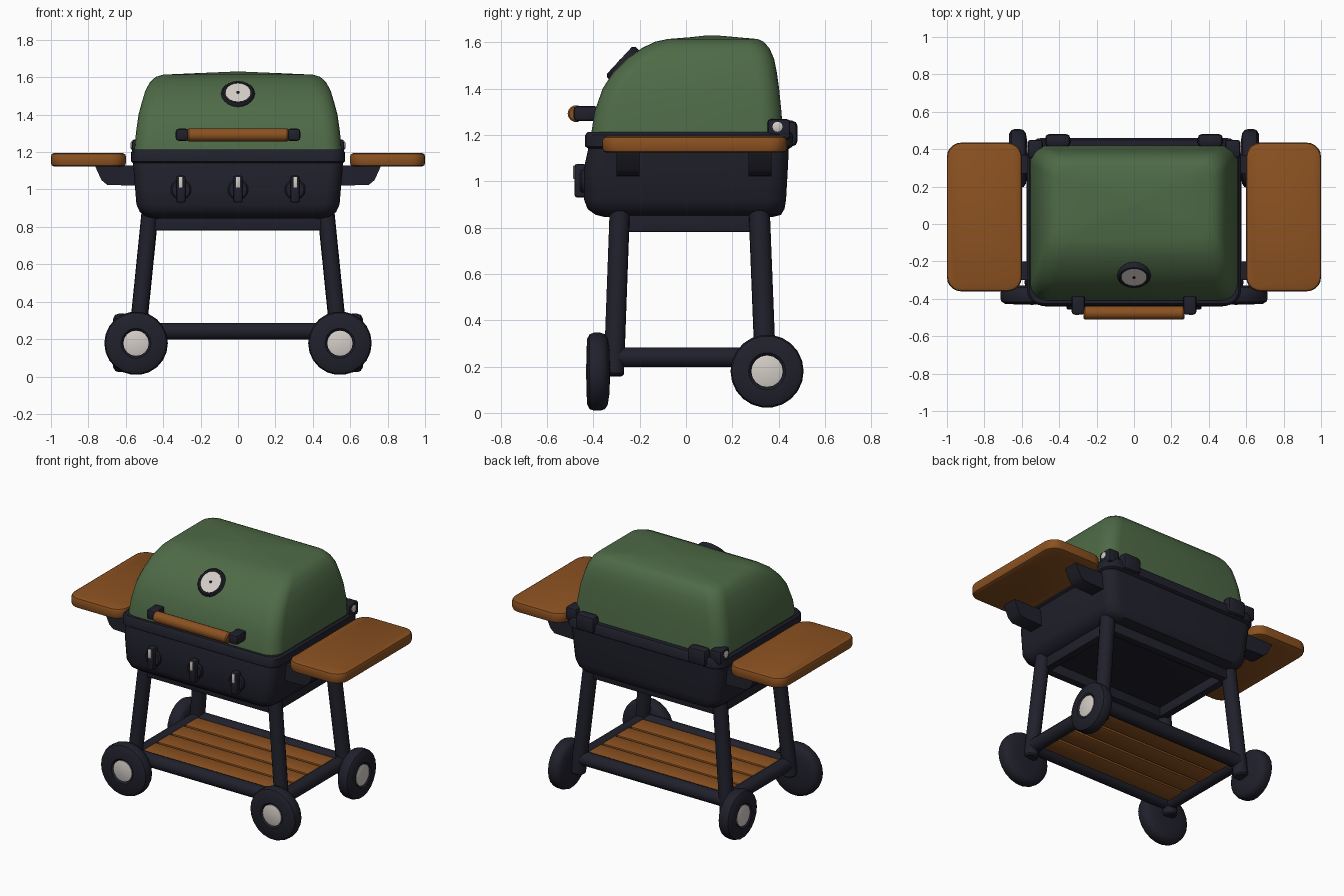
import bpy, bmesh, math
from mathutils import Vector

if "Cube" in bpy.data.objects:
    bpy.data.objects.remove(bpy.data.objects["Cube"])


def material(name, rgb):
    m = bpy.data.materials.new(name)
    m.diffuse_color = (*rgb, 1)
    m.use_nodes = True
    m.node_tree.nodes["Principled BSDF"].inputs["Base Color"].default_value = m.diffuse_color
    return m


DARK = material("charcoal metal", (0.0145, 0.0145, 0.025))
GREEN = material("green enamel", (0.077, 0.145, 0.062))
WOOD = material("warm wood", (0.26, 0.083, 0.015))
SILVER = material("pale steel", (0.66, 0.61, 0.57))


def finish(name, bm, mat):
    bmesh.ops.remove_doubles(bm, verts=bm.verts, dist=1e-5)
    bmesh.ops.recalc_face_normals(bm, faces=bm.faces)
    me = bpy.data.meshes.new(name)
    bm.to_mesh(me)
    bm.free()
    me.materials.append(mat)
    ob = bpy.data.objects.new(name, me)
    bpy.context.collection.objects.link(ob)
    return ob


def skin(name, rings, mat):
    """Bridge equal-length closed rings and cap both ends."""
    bm = bmesh.new()
    vr = [[bm.verts.new(p) for p in ring] for ring in rings]
    n = len(vr[0])
    for a, b in zip(vr, vr[1:]):
        for i in range(n):
            j = (i + 1) % n
            bm.faces.new((a[i], a[j], b[j], b[i]))
    bm.faces.new(vr[0])
    bm.faces.new(vr[-1])
    return finish(name, bm, mat)


def rounded(x0, x1, y0, y1, r, z, n=5):
    pts = []
    for cx, cy, a0 in ((x1 - r, y1 - r, 0), (x0 + r, y1 - r, 90),
                       (x0 + r, y0 + r, 180), (x1 - r, y0 + r, 270)):
        for k in range(n + 1):
            a = math.radians(a0 + 90 * k / n)
            pts.append((cx + r * math.cos(a), cy + r * math.sin(a), z))
    return pts


def shell(name, rows, mat):
    """Rows of z, half width, front y, back y, corner radius."""
    return skin(name, [rounded(-h, h, a, b, r, z) for z, h, a, b, r in rows], mat)


def lathe(name, profile, centre, axis, mat, seg=20):
    """Revolve (radius, offset) points about an axis."""
    q = Vector(axis).to_track_quat('Z', 'Y')
    c = Vector(centre)
    rings = []
    for r, h in profile:
        r = max(r, 0.001)
        rings.append([c + q @ Vector((r * math.cos(2 * math.pi * i / seg),
                                      r * math.sin(2 * math.pi * i / seg), h))
                      for i in range(seg)])
    return skin(name, rings, mat)


def rod(name, a, b, r, mat, seg=14):
    a, b = Vector(a), Vector(b)
    length = (b - a).length
    e = r * 0.2
    return lathe(name, [(r - e, 0), (r, e), (r, length - e), (r - e, length)], a, b - a, mat, seg)


def box(name, lo, hi, mat, bevel=0.01):
    bm = bmesh.new()
    bmesh.ops.create_cube(bm, size=1)
    for v in bm.verts:
        v.co = Vector([(lo[i] + hi[i]) / 2 + v.co[i] * (hi[i] - lo[i]) for i in range(3)])
    bmesh.ops.bevel(bm, geom=bm.edges[:], offset=bevel, segments=2, profile=0.5, affect='EDGES')
    return finish(name, bm, mat)


# Domed lid, rim and firebox
shell("lid", [(1.20, .555, -.41, .42, .09), (1.30, .546, -.395, .412, .09),
              (1.40, .532, -.36, .402, .09), (1.47, .513, -.315, .392, .09),
              (1.53, .495, -.255, .38, .09), (1.575, .47, -.19, .36, .09),
              (1.602, .44, -.135, .335, .08), (1.614, .40, -.08, .31, .07),
              (1.622, .22, .02, .22, .05), (1.63, .03, .09, .13, .01)], GREEN)
shell("rim", [(1.14, .56, -.42, .445, .07), (1.15, .572, -.435, .46, .08),
              (1.20, .572, -.435, .46, .08), (1.213, .56, -.425, .45, .07)], DARK)
shell("firebox", [(.845, .45, -.35, .37, .06), (.855, .49, -.39, .41, .07),
                  (.88, .525, -.425, .425, .08), (.92, .543, -.44, .432, .08),
                  (1.06, .555, -.44, .44, .08), (1.15, .562, -.42, .444, .07)], DARK)

# Skirt under the firebox, running from leg to leg
for y in (-.288, .315):
    box("skirt_cross", (-.47, y - .025, .782), (.47, y + .025, .86), DARK, .006)

# Lid handle
rod("handle_grip", (-.27, -.475, 1.292), (.27, -.475, 1.292), .036, WOOD)
for s in (-1, 1):
    box("handle_mount", (s * .298 - .035, -.485, 1.26), (s * .298 + .035, -.38, 1.325), DARK, .015)

# Thermometer on the sloped lid front
n = Vector((0, -.73, .68)).normalized()
g = Vector((0, -.257, 1.493))
lathe("gauge_case", [(.075, -.02), (.09, 0), (.09, .03), (.08, .042), (.07, .042), (.068, .034), (0, .034)],
      g, n, DARK)
lathe("gauge_face", [(.068, .03), (.068, .038), (0, .038)], g, n, SILVER)
lathe("gauge_pin", [(.008, .036), (.008, .043), (0, .043)], g, n, DARK, 10)

# Control knobs
for x in (-.305, 0, .305):
    lathe("knob_base", [(.055, 0), (.055, .02), (.047, .028), (0, .028)], (x, -.43, 1.0), (0, -1, 0), DARK)
    box("knob_grip", (x - .025, -.482, .93), (x + .025, -.43, 1.075), DARK, .012)
    box("knob_marker", (x - .01, -.487, 1.01), (x + .01, -.478, 1.068), SILVER, .002)

for s in (-1, 1):
    box("skirt_side", (s * .45 - .025, -.30, .782), (s * .45 + .025, .33, .86), DARK, .006)

    # Side shelves and their brackets
    x0, x1 = sorted((s * .60, s * 1.0))
    skin("side_shelf", [rounded(x0 + i, x1 - i, -.36 + i, .435 - i, .075, z) for i, z in
                        ((.016, 1.123), (.004, 1.129), (0, 1.14), (0, 1.178), (.004, 1.189), (.016, 1.195))],
         WOOD)
    for y in (-.25, .32):
        side = [(.54, 1.02), (.70, 1.025), (.73, 1.05), (.765, 1.127), (.54, 1.127)]
        skin("shelf_bracket", [[(s * x, y + d, z) for x, z in side] for d in (-.05, .05)], DARK)

    # Hinges and corner bolts
    box("hinge_block", (s * .408 - .068, .41, 1.15), (s * .408 + .068, .482, 1.262), DARK, .025)
    box("hinge_corner", (s * .527 - .04, .352, 1.18), (s * .527 + .04, .45, 1.268), DARK, .014)
    lathe("hinge_bolt", [(.022, 0), (.022, .007), (.016, .01), (0, .01)],
          (s * .564, .395, 1.235), (s, 0, 0), SILVER, 12)

    # Legs and side rail
    rod("front_leg", (s * .543, -.312, .16), (s * .468, -.285, .90), .044, DARK)
    rod("back_leg", (s * .545, .345, .14), (s * .468, .315, .90), .046, DARK)
    rod("side_rail", (s * .53, -.31, .24), (s * .53, .34, .24), .044, DARK)

    # Wheels: front pair faces forward, back pair faces sideways
    for label, c, ax, R in (("front_wheel", (s * .545, -.38, .178), (0, -1, 0), .17),
                            ("back_wheel", (s * .62, .35, .18), (s, 0, 0), .158)):
        lathe(label, [(0, -.052), (R * .55, -.05), (R * .85, -.042), (R * .96, -.03), (R, -.01), (R, .018),
                      (R * .96, .036), (R * .84, .047), (.08, .05), (.07, .04), (0, .038)], c, ax, DARK, 22)
        lathe(label + "_hub", [(.068, .03), (.068, .045), (.05, .05), (0, .052)], c, ax, SILVER, 16)

# Lower frame and slatted shelf
for y in (-.31, .34):
    rod("cross_rail", (-.535, y, .242), (.535, y, .242), .044, DARK)
for i in range(4):
    y = -.272 + i * .145
    box("lower_slat", (-.51, y, .225), (.51, y + .137, .272), WOOD, .014)

# Smooth curved surfaces, keep crisp edges
for ob in bpy.context.scene.objects:
    ob.select_set(True)
    bpy.context.view_layer.objects.active = ob
bpy.ops.object.shade_smooth_by_angle(angle=math.radians(40))
